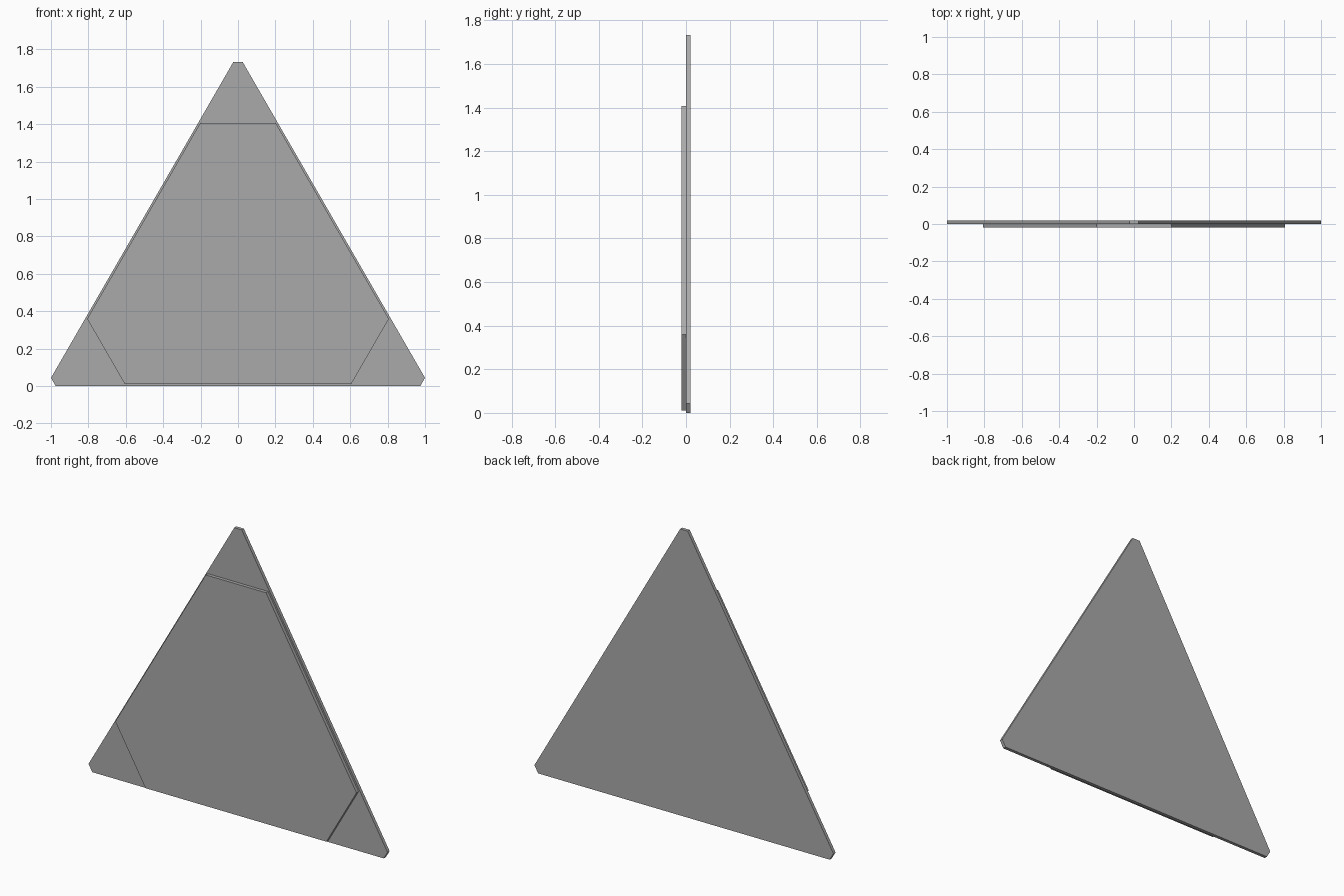
import bpy, bmesh
from math import sqrt, pi
from mathutils import Matrix, Vector

cube = bpy.data.objects.get("Cube")
if cube:
    bpy.data.objects.remove(cube)

grey = bpy.data.materials.new("plain grey")
grey.use_nodes = True
colour = (0.4, 0.4, 0.4, 1)
grey.diffuse_color = colour
grey.node_tree.nodes["Principled BSDF"].inputs["Base Color"].default_value = colour

CENTRE_Z = 2.05 / (2 * sqrt(3))


def triangle_plate(name, side, cut, y_front, y_back):
    """Upright equilateral plate with its three corners cut off."""
    inradius = side / (2 * sqrt(3))
    half = side / 2 - cut
    bm = bmesh.new()
    outline = []
    for i in range(3):
        turn = Matrix.Rotation(-i * 2 * pi / 3, 3, "Y")
        for x in (-half, half):
            p = turn @ Vector((x, 0, -inradius))
            outline.append(bm.verts.new((p.x, y_front, p.z + CENTRE_Z)))
    face = bm.faces.new(outline)
    # Thicken the outline towards the back
    grown = bmesh.ops.extrude_face_region(bm, geom=[face], use_keep_orig=True)
    moved = [g for g in grown["geom"] if isinstance(g, bmesh.types.BMVert)]
    bmesh.ops.translate(bm, verts=moved, vec=(0, y_back - y_front, 0))
    bmesh.ops.recalc_face_normals(bm, faces=bm.faces)
    mesh = bpy.data.meshes.new(name)
    bm.to_mesh(mesh)
    bm.free()
    mesh.materials.append(grey)
    obj = bpy.data.objects.new(name, mesh)
    bpy.context.collection.objects.link(obj)
    return obj


# Full panel behind, smaller panel with broad corner cuts in front
triangle_plate("back_panel", 2.05, 0.05, 0.0, 0.02)
triangle_plate("front_panel", 2.016, 0.403, -0.02, 0.0)
